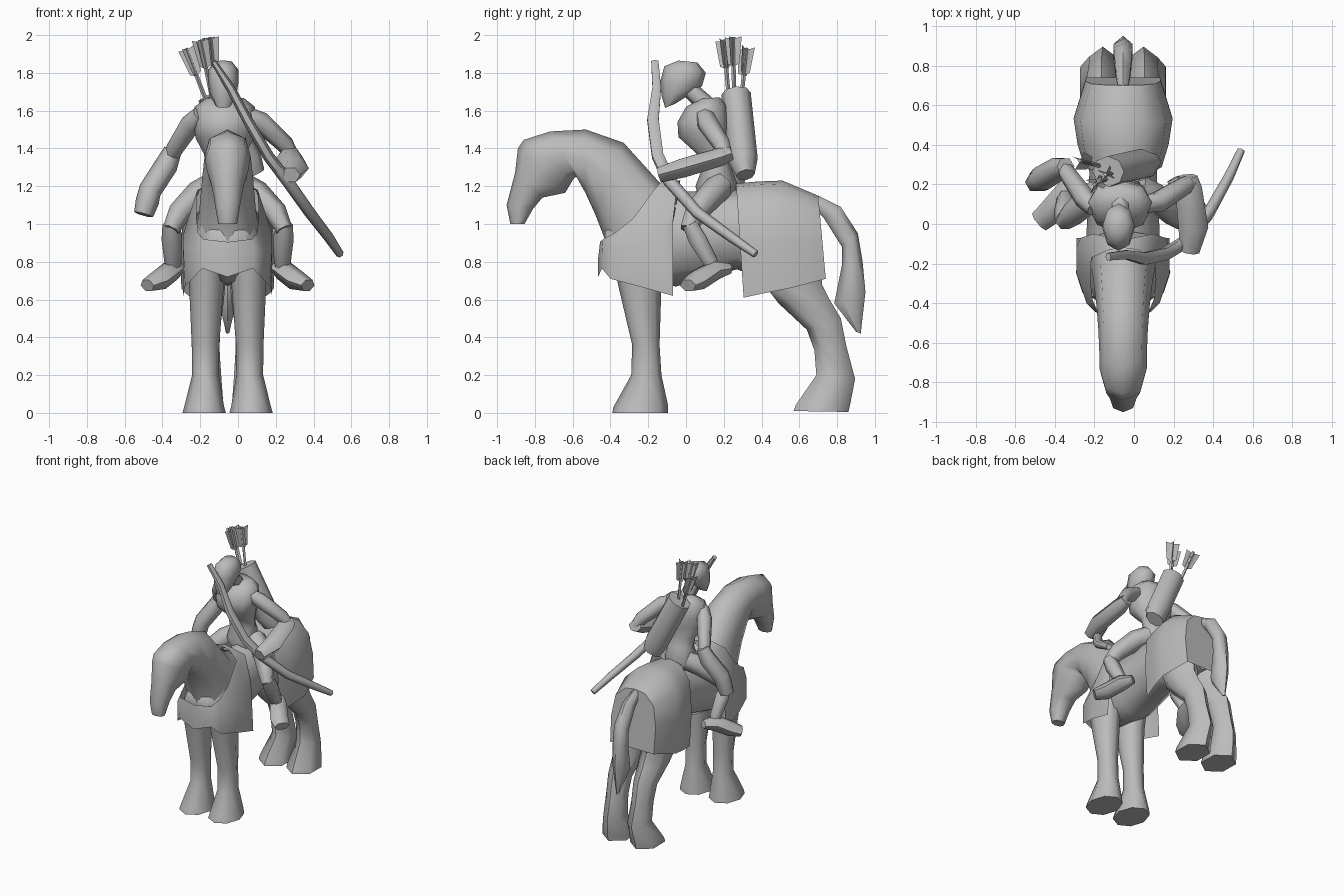
import bpy, bmesh, math
from mathutils import Vector

CX = -0.055  # centre line of horse
grey = bpy.data.materials.new("plain grey")
grey.diffuse_color = (0.5, 0.5, 0.5, 1)


def finish(name, bm):
    bmesh.ops.remove_doubles(bm, verts=bm.verts, dist=0.0005)
    bmesh.ops.recalc_face_normals(bm, faces=bm.faces)
    me = bpy.data.meshes.new(name)
    bm.to_mesh(me)
    bm.free()
    me.materials.append(grey)
    ob = bpy.data.objects.new(name, me)
    bpy.context.collection.objects.link(ob)
    bpy.ops.object.select_all(action='DESELECT')
    ob.select_set(True)
    bpy.context.view_layer.objects.active = ob
    bpy.ops.object.shade_smooth_by_angle(angle=math.radians(62))
    return ob


def loft(name, rings):
    bm = bmesh.new()
    rows = [[bm.verts.new(p) for p in r] for r in rings]
    n = len(rows[0])
    for a, b in zip(rows, rows[1:]):
        for i in range(n):
            j = (i + 1) % n
            bm.faces.new((a[i], a[j], b[j], b[i]))
    bm.faces.new(rows[0])
    bm.faces.new(rows[-1])
    return finish(name, bm)


def sections(name, secs, cx=CX, n=8, full=1.0):
    """Each section: front point (y, z), back point (y, z), half width, optional x shift."""
    rings = []
    for y1, z1, y2, z2, hw, *dx in secs:
        x = cx + (dx[0] if dx else 0)
        c, v = Vector((x, (y1 + y2) / 2, (z1 + z2) / 2)), Vector((0, (y1 - y2) / 2, (z1 - z2) / 2))
        rings.append([c + v * math.cos(t) + Vector((hw * math.copysign(abs(math.sin(t)) ** full, math.sin(t)), 0, 0))
                      for t in (math.tau * i / n for i in range(n))])
    return loft(name, rings)


def tube(name, pts, n=6, ref=(0, 1, 0), flip=False):
    """Each point: x, y, z, radius across, radius along ref."""
    P = [Vector((2 * CX - p[0] if flip else p[0], p[1], p[2])) for p in pts]
    rings = []
    for i, p in enumerate(P):
        t = (P[min(i + 1, len(P) - 1)] - P[max(i - 1, 0)]).normalized()
        u = t.cross(Vector(ref)).normalized()
        w = u.cross(t)
        ra, rb = pts[i][3], pts[i][-1]
        rings.append([p + u * ra * math.cos(a) + w * rb * math.sin(a)
                      for a in (math.tau * k / n for k in range(n))])
    return loft(name, rings)


# horse: head and neck
sections("horse_head_and_neck", [
    (-.93, 1.0, -.855, 1.0, .05), (-.95, 1.1, -.81, 1.08, .065),
    (-.905, 1.27, -.76, 1.14, .085), (-.89, 1.4, -.64, 1.165, .11),
    (-.86, 1.445, -.595, 1.24, .12), (-.72, 1.49, -.58, 1.25, .12),
    (-.53, 1.5, -.535, 1.17, .125), (-.33, 1.43, -.48, 1.05, .135),
    (-.14, 1.22, -.43, .92, .15), (.0, 1.15, -.41, .8, .165)], full=.75)

# horse: barrel
sections("horse_body", [
    (-.43, .98, -.42, .78, .12), (-.3, 1.1, -.3, .68, .18), (-.05, 1.17, -.05, .67, .185),
    (.25, 1.18, .27, .76, .17), (.5, 1.2, .48, .68, .21), (.68, 1.13, .68, .74, .15)])

# horse: legs, left and right
for side, s in (("left", -1), ("right", 1)):
    sections("front_leg_" + side, [
        (-.39, .85, -.1, .85, .1, 0), (-.36, .68, -.13, .68, .092, 0),
        (-.285, .36, -.14, .36, .073, s * .005), (-.29, .2, -.13, .2, .071, s * .005),
        (-.385, .03, -.095, .04, .105, s * .012), (-.39, 0, -.095, 0, .115, s * .012)],
        CX + s * .112)
    sections("rear_leg_" + side, [
        (.36, .85, .72, .85, .12, 0), (.42, .67, .72, .68, .11, 0), (.49, .58, .76, .6, .1, 0),
        (.64, .44, .82, .5, .08, 0), (.68, .33, .85, .35, .075, 0),
        (.69, .2, .895, .18, .08, -s * .005), (.58, .04, .87, .05, .11, s * .01),
        (.57, .01, .86, .005, .115, s * .01)], CX + s * .108, n=6)

# horse: tail
sections("tail", [
    (.68, 1.08, .7, 1.15, .03), (.73, 1.03, .82, 1.09, .045), (.825, .88, .91, .95, .055),
    (.825, .78, .935, .8, .055), (.785, .58, .95, .64, .055), (.9, .43, .925, .42, .01)], n=6)

# front cloth: columns from chest centre to withers, upper / middle / lower point
cols = [((0, -.455, .905), (0, -.465, .82), (0, -.465, .72)),
        ((.13, -.44, .92), (.14, -.445, .85), (.135, -.445, .765)),
        ((.155, -.38, .95), (.185, -.4, .86), (.185, -.4, .71)),
        ((.165, -.28, 1.03), (.235, -.25, .88), (.225, -.25, .67)),
        ((.16, -.17, 1.18), (.235, -.12, .95), (.235, -.07, .62)),
        ((.07, -.13, 1.225), (.15, -.05, 1.18), (.215, -.07, 1.0)),
        ((0, -.12, 1.23), (0, -.08, 1.23), (0, -.03, 1.23))]
bm = bmesh.new()
for s in (-1, 1):
    rows = [[bm.verts.new((CX + s * x, y, z)) for x, y, z in c] for c in cols]
    for a, b in zip(rows, rows[1:]):
        for i in range(2):
            bm.faces.new((a[i], a[i + 1], b[i + 1], b[i]))
finish("front_cloth", bm)

# rear cloth: arched stations, closed behind
arch = [(-.98, 0), (-1, .45), (-.86, .8), (-.45, .97), (0, 1), (.45, .97), (.86, .8), (1, .45), (.98, 0)]
bm = bmesh.new()
rows = [[bm.verts.new((CX + hw * a, y + .04 * (1 - h), zb + (zt - zb) * h)) for a, h in arch]
        for y, zt, zb, hw in ((.265, 1.215, .61, .195), (.38, 1.225, .635, .23),
                              (.51, 1.23, .66, .25), (.7, 1.15, .71, .19))]
for a, b in zip(rows, rows[1:]):
    for i in range(len(arch) - 1):
        bm.faces.new((a[i], a[i + 1], b[i + 1], b[i]))
bm.faces.new(rows[-1])
finish("rear_cloth", bm)

# rider: torso, neck, head
RX = -.07
sections("rider_torso", [
    (.07, 1.13, .25, 1.13, .1), (.05, 1.2, .27, 1.22, .12), (.08, 1.28, .24, 1.3, .1),
    (.07, 1.36, .22, 1.38, .11), (-.04, 1.46, .23, 1.45, .155), (-.045, 1.54, .235, 1.53, .165),
    (.0, 1.62, .22, 1.62, .16), (.08, 1.665, .18, 1.67, .1)], RX)
tube("rider_neck", [(RX, .13, 1.61, .05), (RX, 0, 1.73, .045)], ref=(1, 0, 0))
sections("rider_head", [
    (-.11, 1.615, -.06, 1.635, .04), (-.13, 1.68, .02, 1.685, .07), (-.135, 1.76, .085, 1.73, .08),
    (-.115, 1.835, .105, 1.8, .08), (-.04, 1.865, .06, 1.855, .045)], -.078)

# rider: legs, mirrored
for side, f in (("right", False), ("left", True)):
    tube("thigh_" + side, [(.02, .18, 1.2, .075), (.1, .14, 1.16, .072), (.2, .05, 1.06, .062),
                           (.245, .01, .97, .045)], flip=f)
    tube("shin_" + side, [(.245, .02, 1.0, .045), (.24, .06, .92, .055), (.235, .13, .8, .045),
                          (.235, .14, .76, .035)], flip=f)
    tube("foot_" + side, [(.2, .23, .765, .035, .03), (.24, .15, .755, .06, .055),
                          (.31, .06, .7, .065, .055), (.37, .01, .675, .055, .035)], ref=(0, 0, 1), flip=f)

# rider: bow arm
tube("bow_upper_arm", [(.05, .1, 1.57, .05), (.12, .11, 1.54, .056), (.25, .19, 1.42, .047),
                       (.285, .21, 1.36, .04)])
tube("bow_forearm", [(.27, .24, 1.375, .05, .04), (.275, .18, 1.355, .068, .055),
                     (.3, -.02, 1.295, .075, .058), (.28, -.14, 1.26, .05, .045)], ref=(0, 0, 1))
# rider: lowered arm
tube("free_upper_arm", [(-.2, .08, 1.58, .045), (-.25, .13, 1.53, .055), (-.34, .26, 1.39, .045),
                        (-.36, .29, 1.34, .035)])
tube("free_forearm", [(-.345, .29, 1.39, .048), (-.38, .28, 1.31, .062), (-.465, .23, 1.18, .061, .066),
                      (-.48, .22, 1.12, .062), (-.5, .21, 1.05, .052)])

# bow
tube("bow", [(-.13, -.165, 1.86, .016, .022), (-.04, -.155, 1.72, .024, .026), (.05, -.175, 1.55, .027, .035),
             (.16, -.15, 1.36, .03, .035), (.26, -.09, 1.23, .032, .035), (.38, .06, 1.06, .03, .032),
             (.48, .24, .93, .027), (.54, .37, .84, .021)])

# quiver and arrows
bottom, top = Vector((.075, .315, 1.26)), Vector((-.13, .265, 1.69))
tube("quiver", [(*bottom, .07, .05), (.04, .3, 1.34, .088, .08), (*top, .088, .078)], n=8)
for i, tip in enumerate(((-.275, .32, 1.93), (-.2, .2, 1.975), (-.145, .25, 1.99))):
    tip = Vector(tip)
    base = top + Vector(((tip.x + .2) * .4, (tip.y - .27) * .5, -.06))
    d = (tip - base).normalized()
    tube(f"arrow_shaft_{i}", [(*base, .011), (*tip, .011)], n=4)
    # crossed feathers
    bm = bmesh.new()
    u = d.cross(Vector((0, 1, 0))).normalized()
    w = u.cross(d)
    for q in ((u + w * .5).normalized(), (w - u * .5).normalized()):
        for s in (-1, 1):
            bm.faces.new([bm.verts.new(tip + d * a + q * b * s) for a, b in
                          ((-.16, 0), (-.14, .035), (.0, .05), (-.01, 0))])
    finish(f"arrow_feathers_{i}", bm)
